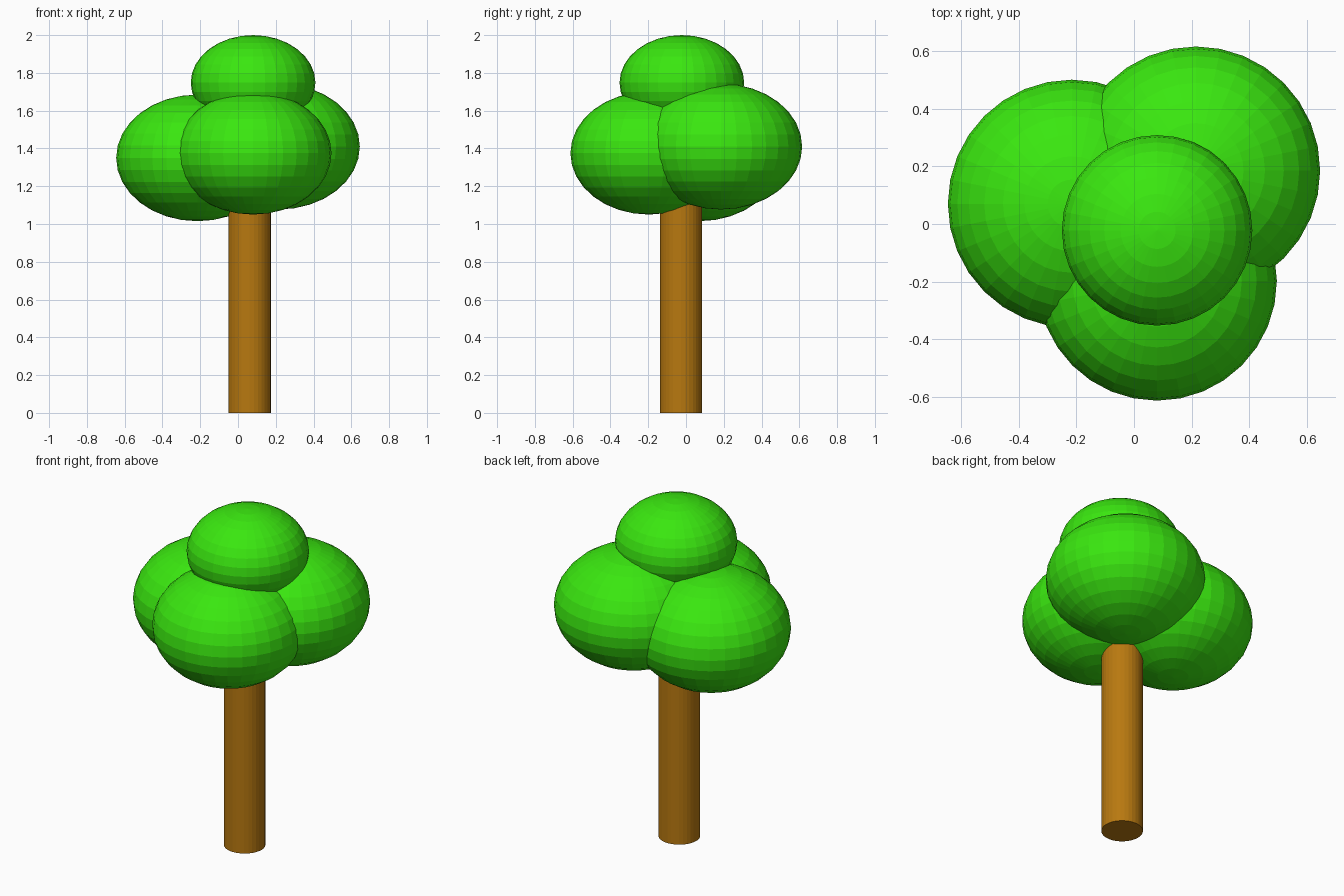
import bpy

if "Cube" in bpy.data.objects:
    bpy.data.objects.remove(bpy.data.objects["Cube"])


def material(name, rgb):
    m = bpy.data.materials.new(name)
    m.diffuse_color = (*rgb, 1.0)
    m.use_nodes = True
    m.node_tree.nodes["Principled BSDF"].inputs["Base Color"].default_value = m.diffuse_color
    return m


leaf = material("leaf_green", (0.042, 0.80, 0.005))
bark = material("bark_brown", (0.48, 0.19, 0.005))

# Trunk, running up into the crown
TRUNK_TOP = 1.35
bpy.ops.mesh.primitive_cylinder_add(vertices=32, radius=0.112, depth=TRUNK_TOP,
                                    location=(0.062, -0.026, TRUNK_TOP / 2))
trunk = bpy.context.object
trunk.name = "trunk"
trunk.data.materials.append(bark)

# Crown: flattened, faceted balls (name, centre, horizontal radius, vertical radius)
crown = [
    ("foliage_top", (0.08, -0.022, 1.748), 0.33, 0.252),
    ("foliage_front", (0.08, -0.197, 1.375), 0.415, 0.325),
    ("foliage_left", (-0.215, 0.07, 1.35), 0.43, 0.335),
    ("foliage_back_right", (0.215, 0.185, 1.41), 0.43, 0.333),
]
for name, centre, radius, height in crown:
    bpy.ops.mesh.primitive_uv_sphere_add(segments=32, ring_count=16, radius=1,
                                         location=centre)
    ball = bpy.context.object
    ball.name = name
    ball.scale = (radius, radius, height)
    ball.data.materials.append(leaf)
